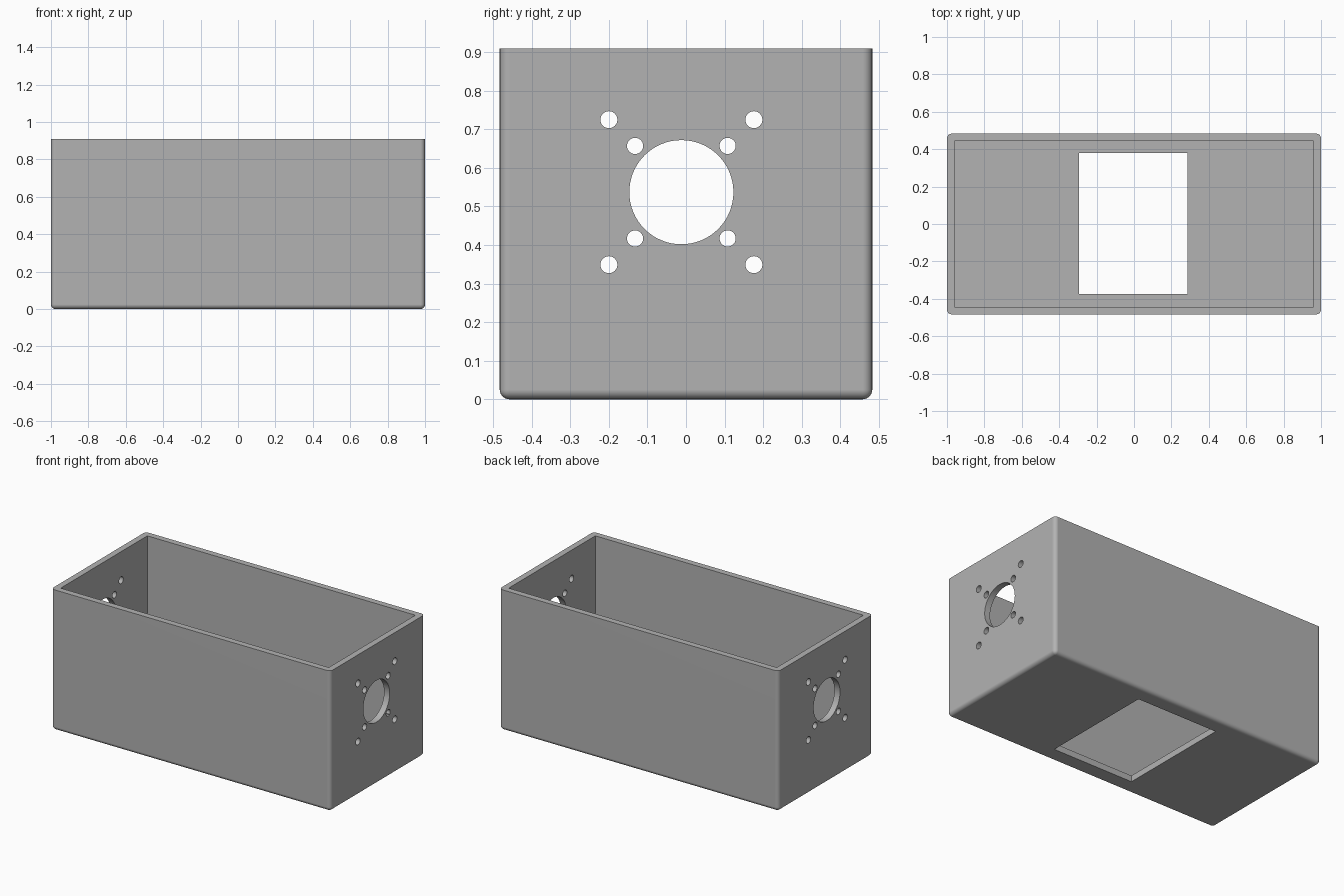
import bpy, bmesh, math
from mathutils import Matrix, Vector

if "Cube" in bpy.data.objects:
    bpy.data.objects.remove(bpy.data.objects["Cube"], do_unlink=True)

HALF_X, HALF_Y, HEIGHT = 1.0, 0.483, 0.91
WALL, ROUND = 0.04, 0.025

grey = bpy.data.materials.new("plain grey")
grey.use_nodes = True
grey.diffuse_color = (0.45, 0.45, 0.45, 1)
grey.node_tree.nodes["Principled BSDF"].inputs["Base Color"].default_value = (0.45, 0.45, 0.45, 1)


def add_object(name, bm):
    bmesh.ops.recalc_face_normals(bm, faces=bm.faces)
    mesh = bpy.data.meshes.new(name)
    bm.to_mesh(mesh)
    bm.free()
    mesh.materials.append(grey)
    obj = bpy.data.objects.new(name, mesh)
    bpy.context.collection.objects.link(obj)
    return obj


def block(name, low, high, bevel=0):
    low, high = Vector(low), Vector(high)
    bm = bmesh.new()
    bmesh.ops.create_cube(bm, size=1, matrix=Matrix.Translation((low + high) / 2)
                          @ Matrix.Diagonal((*(high - low), 1)))
    if bevel:
        # Round every edge except the open rim
        edges = [e for e in bm.edges if min(v.co.z for v in e.verts) < low.z + 0.01]
        bmesh.ops.bevel(bm, geom=edges, offset=bevel, offset_type='OFFSET',
                        segments=6, profile=0.5, affect='EDGES')
    return add_object(name, bm)


def side_drill(y, z, radius, sides):
    bm = bmesh.new()
    bmesh.ops.create_cone(bm, cap_ends=True, segments=sides, radius1=radius, radius2=radius,
                          depth=2.4, matrix=Matrix.Translation((0, y, z))
                          @ Matrix.Rotation(math.pi / 2, 4, 'Y'))
    return add_object("hole_cutter", bm)


def cut(target, cutter):
    mod = target.modifiers.new("cut", 'BOOLEAN')
    mod.operation, mod.solver, mod.object = 'DIFFERENCE', 'EXACT', cutter
    bpy.ops.object.modifier_apply(modifier=mod.name)
    bpy.data.objects.remove(cutter, do_unlink=True)


# Outer shell
box = block("open_box", (-HALF_X, -HALF_Y, 0), (HALF_X, HALF_Y, HEIGHT), ROUND)
bpy.ops.object.select_all(action='DESELECT')
box.select_set(True)
bpy.context.view_layer.objects.active = box

# Cavity and floor window
cut(box, block("cavity_cutter", (WALL - HALF_X, WALL - HALF_Y, WALL),
               (HALF_X - WALL, HALF_Y - WALL, HEIGHT + 0.2)))
cut(box, block("window_cutter", (-0.295, -0.375, -0.2), (0.285, 0.38, 0.2)))

# Large bore with two squares of screw holes, through both end walls
MID_Y, MID_Z = -0.012, 0.537
cut(box, side_drill(MID_Y, MID_Z, 0.135, 64))
for spread, radius in ((0.188, 0.022), (0.12, 0.021)):
    for sy in (-1, 1):
        for sz in (-1, 1):
            cut(box, side_drill(MID_Y + sy * spread, MID_Z + sz * spread, radius, 32))

# Smooth rounded edges, flat large faces
bpy.ops.object.shade_smooth_by_angle(angle=math.radians(30))
weighted = box.modifiers.new("weighted_normals", 'WEIGHTED_NORMAL')
weighted.keep_sharp = True
